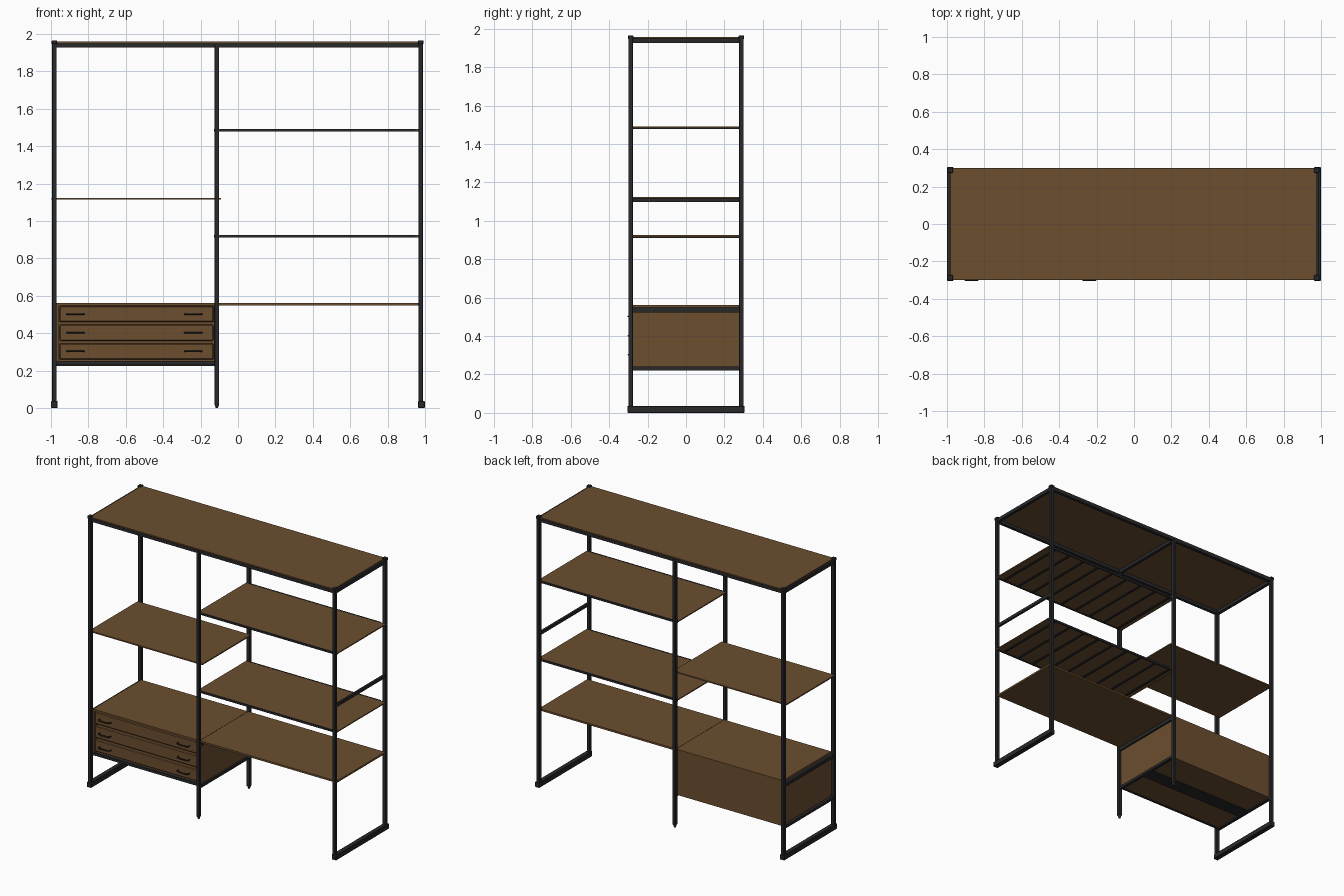
import bpy
from mathutils import Vector

cube = bpy.data.objects.get("Cube")
if cube:
    bpy.data.objects.remove(cube, do_unlink=True)


def material(name, colour):
    m = bpy.data.materials.new(name)
    m.use_nodes = True
    m.diffuse_color = colour
    bsdf = next(n for n in m.node_tree.nodes if n.type == "BSDF_PRINCIPLED")
    bsdf.inputs["Base Color"].default_value = colour
    return m


WOOD = material("brown wood", (0.15, 0.077, 0.029, 1))
METAL = material("black metal", (0.022, 0.021, 0.023, 1))


def box(name, mat, x, y, z, bevel=0):
    """Box from (min, max) pairs on each axis."""
    lo, hi = Vector((x[0], y[0], z[0])), Vector((x[1], y[1], z[1]))
    bpy.ops.mesh.primitive_cube_add(size=1, location=(lo + hi) / 2)
    ob = bpy.context.object
    ob.name = name
    ob.scale = hi - lo
    bpy.ops.object.transform_apply(location=False, rotation=False, scale=True)
    ob.data.materials.append(mat)
    if bevel:
        mod = ob.modifiers.new("edge", "BEVEL")
        mod.width = bevel
        mod.segments = 1
    return ob


def around(c, half):
    return (c - half, c + half)


LEFT, MID, RIGHT = -0.982, -0.113, 0.977   # post positions along x
POST_Y, R, DEPTH = 0.288, 0.0125, 0.277

# Upright posts
for label, x, low, top in (("end", LEFT, 0.03, 1.965), ("middle", MID, 0.02, 1.945),
                           ("end", RIGHT, 0.03, 1.965)):
    for y in (-POST_Y, POST_Y):
        box(label + "_post", METAL, around(x, R), around(y, R), (low, top), 0.002)
        if label == "middle":
            bpy.ops.mesh.primitive_cone_add(vertices=12, radius1=0.006, radius2=R,
                                            depth=0.02, location=(x, y, 0.01))
            bpy.context.object.name = "post_tip"
            bpy.context.object.data.materials.append(METAL)
        else:
            box("post_cap", METAL, around(x, 0.015), around(y, 0.015), (1.945, 1.965), 0.003)

# Floor runners under both ends
for x in (LEFT, RIGHT + 0.004):
    box("floor_runner", METAL, around(x, 0.018), around(0, 0.304), (0, 0.037), 0.003)

# Top frame and top board
for y in (-POST_Y, POST_Y):
    box("top_rail", METAL, (LEFT, RIGHT), around(y, 0.011), (1.928, 1.951))
for x in (LEFT, MID, RIGHT):
    box("top_cross_rail", METAL, around(x, 0.011), around(0, POST_Y), (1.926, 1.951))
box("top_board", WOOD, (LEFT + 0.003, RIGHT - 0.003), around(0, 0.296), (1.9505, 1.958))

# Plain shelf on the drawer side
box("plain_shelf", WOOD, (-0.998, -0.092), around(0, DEPTH), (1.114, 1.123))

# Ribbed shelves with metal frames on the open side
for z in (0.919, 1.485):
    box("ribbed_shelf", WOOD, (-0.128, 0.99), around(0, DEPTH), (z - 0.002, z + 0.006))
    for y in (-DEPTH, DEPTH):
        box("shelf_rail", METAL, (-0.095, 0.95), around(y, 0.005), (z - 0.007, z + 0.007))
        box("shelf_hook_rail", METAL, (-0.128, 0.99), around(y, 0.004), (z - 0.008, z - 0.001))
    for i in range(9):
        box("shelf_rib", METAL, around(-0.085 + i * 0.127, 0.008), around(0, DEPTH),
            (z - 0.008, z - 0.002))

# Side brace on the open end
box("side_brace", METAL, around(RIGHT, 0.008), around(0, POST_Y), (1.098, 1.12))

# Desk boards meeting at the middle posts
box("desk_board_left", WOOD, (LEFT + 0.012, MID - 0.001), around(0, DEPTH), (0.549, 0.562))
box("desk_board_right", WOOD, (MID + 0.001, RIGHT + 0.008), around(0, DEPTH), (0.549, 0.562))

# Drawer cabinet carcass with supporting rails
C0, C1 = LEFT + 0.012, MID - 0.002
for x in (LEFT, MID):
    for z0, z1 in ((0.523, 0.548), (0.222, 0.241)):
        box("cabinet_side_rail", METAL, around(x, 0.011), around(0, POST_Y), (z0, z1))
for x0, x1 in ((C0, C0 + 0.014), (C1 - 0.014, C1)):
    box("cabinet_side", WOOD, (x0, x1), around(0, DEPTH), (0.232, 0.549))
box("cabinet_back", WOOD, (C0, C1), (DEPTH - 0.012, DEPTH), (0.232, 0.549))
box("cabinet_bottom", WOOD, (C0, C1), around(0, DEPTH), (0.232, 0.246))
box("cabinet_bottom_strip", METAL, (C0, C1), around(0, 0.05), (0.225, 0.233))
box("cabinet_front_rail", METAL, (C0, C1), (-DEPTH - 0.003, -DEPTH + 0.015), (0.23, 0.25))
box("cabinet_inner_panel", WOOD, (C0, C1), (-0.245, -0.235), (0.24, 0.549))

# Drawers with arched wire handles
for z in (0.302, 0.402, 0.502):
    box("drawer_front", WOOD, (C0 + 0.016, C1 - 0.016), (-0.275, -0.245),
        (z - 0.043, z + 0.043), 0.005)
    for x in (-0.869, -0.239):
        curve = bpy.data.curves.new("drawer_handle", "CURVE")
        curve.dimensions = "3D"
        curve.bevel_depth = 0.0045
        curve.bevel_resolution = 1
        curve.use_fill_caps = True
        spline = curve.splines.new("POLY")
        path = [(-0.046, -0.27), (-0.044, -0.292), (-0.032, -0.3),
                (0.032, -0.3), (0.044, -0.292), (0.046, -0.27)]
        spline.points.add(len(path) - 1)
        for p, (dx, y) in zip(spline.points, path):
            p.co = (x + dx, y, z, 1)
        curve.materials.append(METAL)
        handle = bpy.data.objects.new("drawer_handle", curve)
        bpy.context.collection.objects.link(handle)
